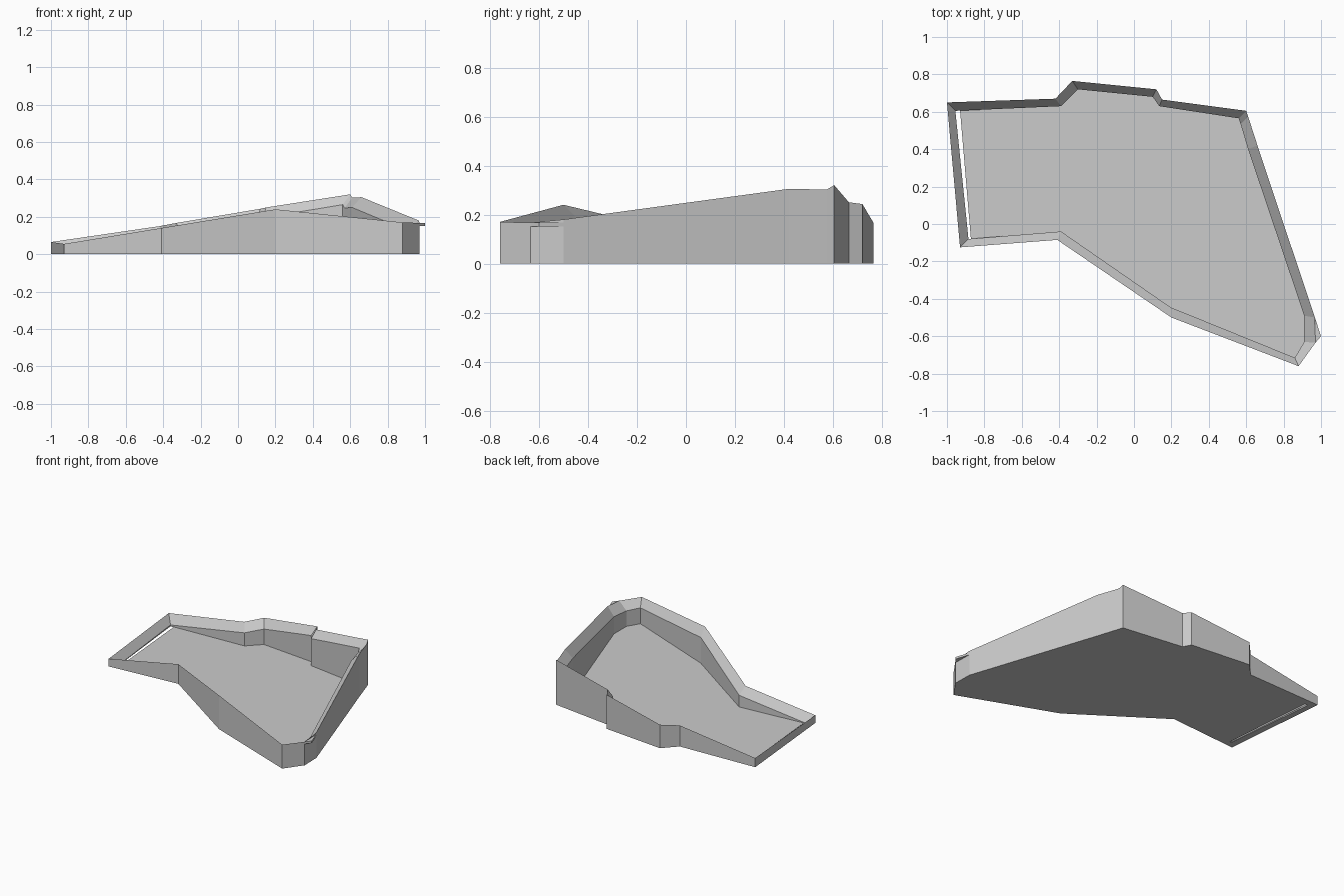
import bpy
import bmesh

cube = bpy.data.objects.get("Cube")
if cube:
    bpy.data.objects.remove(cube, do_unlink=True)

grey = bpy.data.materials.new("plain grey")
grey.use_nodes = True
COLOUR = (0.6, 0.6, 0.6, 1)
grey.diffuse_color = COLOUR
grey.node_tree.nodes["Principled BSDF"].inputs["Base Color"].default_value = COLOUR

# Wall stations: outer x, y, top height, inner x, y
STATIONS = [
    (-1.0, .65, .065, -.955, .605),
    (-.42, .67, .15, -.39, .63),
    (-.33, .765, .167, -.30, .72),
    (.12, .72, .243, .10, .68),
    (.15, .665, .25, .135, .63),
    (.6, .605, .32, .56, .565),
    (.61, .575, .302, .57, .535),
    (.66, .42, .305, .61, .4),
    (.967, -.5, .18, .91, -.49),
    (.97, -.635, .167, .91, -.63),
    (.88, -.76, .17, .86, -.715),
    (.2, -.5, .24, .195, -.445),
    (-.41, -.085, .14, -.39, -.04),
    (-.93, -.125, .055, -.885, -.08),
]
DROP = 0.055  # how far the rim slopes down to its inner edge


def make_object(name, bm):
    bmesh.ops.recalc_face_normals(bm, faces=bm.faces)
    mesh = bpy.data.meshes.new(name)
    bm.to_mesh(mesh)
    bm.free()
    mesh.materials.append(grey)
    obj = bpy.data.objects.new(name, mesh)
    bpy.context.collection.objects.link(obj)
    return obj


def prism(name, outline, low, high):
    bm = bmesh.new()
    base = bm.faces.new([bm.verts.new((x, y, low)) for x, y in outline])
    top = bmesh.ops.extrude_face_region(bm, geom=[base])["geom"]
    for v in top:
        if isinstance(v, bmesh.types.BMVert):
            v.co.z = high
    return make_object(name, bm)


# Perimeter wall with an inward-sloping rim
bm = bmesh.new()
rings = []
for ox, oy, top, ix, iy in STATIONS:
    section = [(ox, oy, 0), (ox, oy, top), (ix, iy, max(top - DROP, .004)), (ix, iy, 0)]
    rings.append([bm.verts.new(p) for p in section])
for a, b in zip(rings, rings[1:] + rings[:1]):
    for i in range(4):
        j = (i + 1) % 4
        bm.faces.new((a[i], b[i], b[j], a[j]))
make_object("perimeter_wall", bm)

# Floor, stopping short of the low end wall to leave a slit
floor = [(s[3], s[4]) for s in STATIONS]
floor[0] = (-.93, .607)
floor[-1] = (-.872, -.079)
prism("floor", floor, 0, .002)

# Overhanging tip on the tall corner
prism("corner_tip", [(.967, -.5), (.97, -.635), (1, -.6)], .152, .167)
